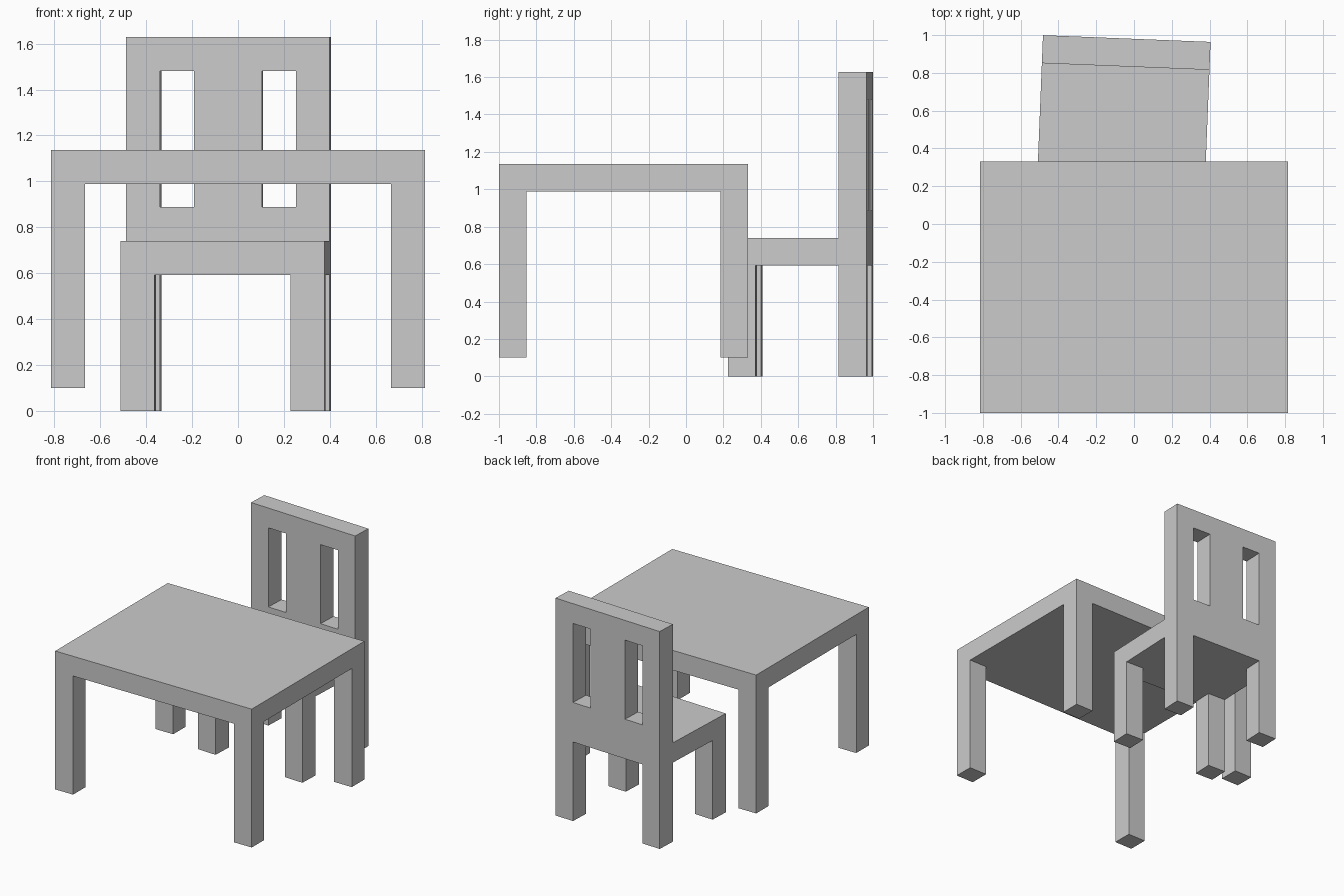
import bpy, bmesh, math
from itertools import product

if "Cube" in bpy.data.objects:
    bpy.data.objects.remove(bpy.data.objects["Cube"])

U = 0.148  # beam thickness; every part is a multiple of it


def fuse(name, boxes, location, angle=0.0):
    """Join axis-aligned boxes (in beam units) into one clean outer shell."""
    cuts = [sorted({b[k] for b in boxes} | {b[k + 3] for b in boxes}) for k in range(3)]

    def filled(cell):
        if any(c < 0 or c >= len(cuts[k]) - 1 for k, c in enumerate(cell)):
            return False
        mid = [(cuts[k][c] + cuts[k][c + 1]) / 2 for k, c in enumerate(cell)]
        return any(all(b[k] < mid[k] < b[k + 3] for k in range(3)) for b in boxes)

    bm = bmesh.new()
    verts = {}

    def vert(key):
        if key not in verts:
            verts[key] = bm.verts.new([cuts[k][key[k]] * U for k in range(3)])
        return verts[key]

    for cell in product(*(range(len(c) - 1) for c in cuts)):
        if not filled(cell):
            continue
        for axis, side in product(range(3), (0, 1)):
            beyond = list(cell)
            beyond[axis] += 2 * side - 1
            if filled(beyond):
                continue
            corners = []
            for p, q in ((0, 0), (1, 0), (1, 1), (0, 1)):
                key = list(cell)
                key[axis] += side
                key[(axis + 1) % 3] += p
                key[(axis + 2) % 3] += q
                corners.append(vert(tuple(key)))
            bm.faces.new(corners if side else corners[::-1])
    bmesh.ops.dissolve_limit(bm, angle_limit=0.01, verts=bm.verts[:], edges=bm.edges[:])
    mesh = bpy.data.meshes.new(name)
    bm.to_mesh(mesh)
    bm.free()
    obj = bpy.data.objects.new(name, mesh)
    obj.location = location
    obj.rotation_euler.z = angle
    bpy.context.collection.objects.link(obj)
    return obj


def mirror_x(boxes):
    return boxes + [(-b[3], b[1], b[2], -b[0], b[4], b[5]) for b in boxes]


# Table: slab top on four corner legs
table_top = [(-5.5, -4.5, 6, 5.5, 4.5, 7)]
table_legs = mirror_x([(4.5, -4.5, 0, 5.5, -3.5, 6), (4.5, 3.5, 0, 5.5, 4.5, 6)])
fuse("table", table_top + table_legs, (0, -0.334, 0.10))

# Chair: seat, front legs, full-height back posts
seat = [(-3, -2.5, 4, 3, 2.5, 5)]
front_legs = mirror_x([(2, -2.5, 0, 3, -1.5, 4)])
back_posts = mirror_x([(2, 1.5, 0, 3, 2.5, 11)])
# Backrest: bottom rail, top rail and wide centre panel leave two slots
back_rails = [(-3, 1.5, 5, 3, 2.5, 6), (-3, 1.5, 10, 3, 2.5, 11)]
back_panel = [(-1, 1.5, 6, 1, 2.5, 10)]
fuse("chair", seat + front_legs + back_posts + back_rails + back_panel,
     (-0.053, 0.612, 0), math.radians(-2.29))
